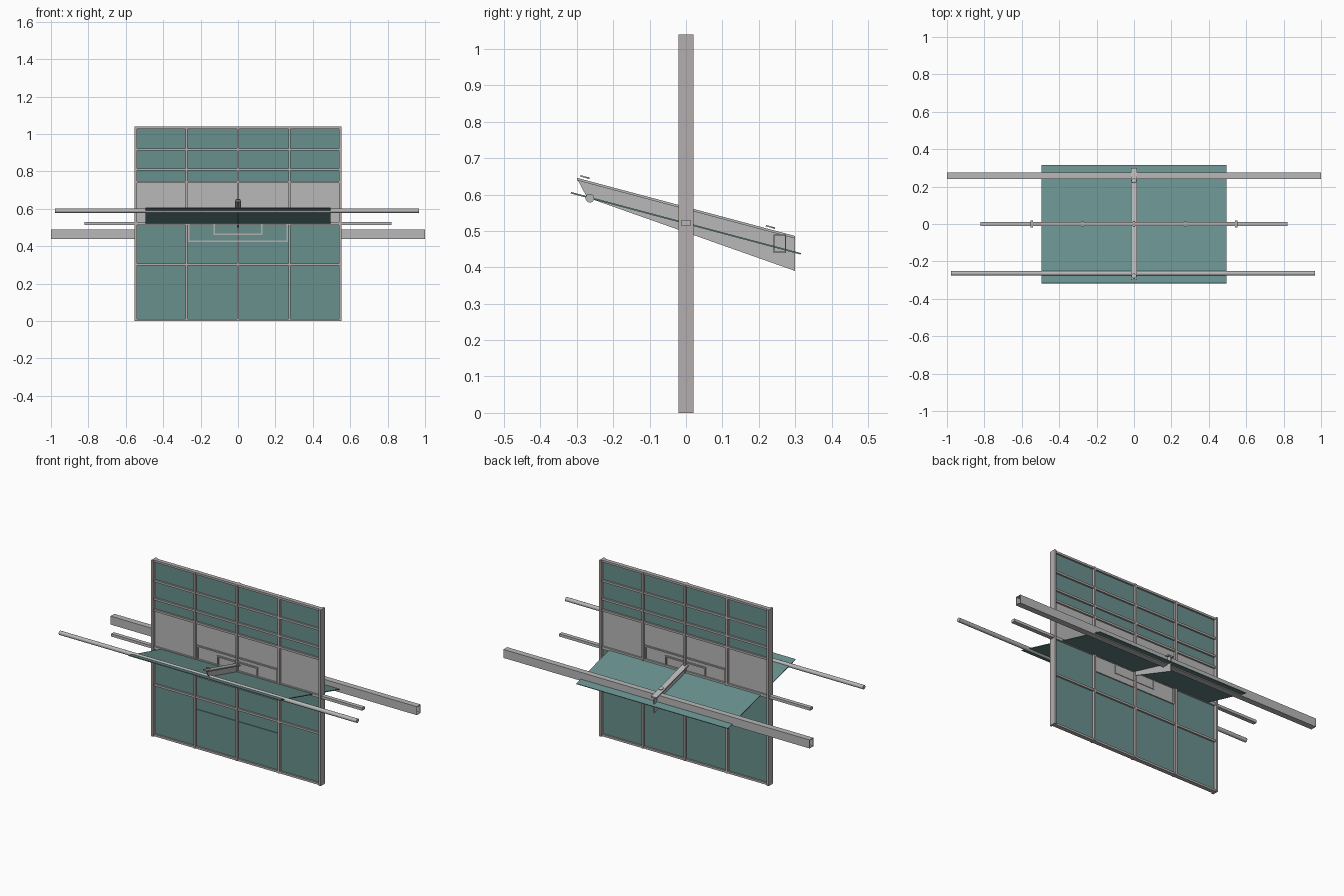
import bpy, bmesh, math
from mathutils import Vector

if "Cube" in bpy.data.objects:
    bpy.data.objects.remove(bpy.data.objects["Cube"])


def material(name, rgb):
    m = bpy.data.materials.new(name)
    m.use_nodes = True
    color = (*rgb, 1)
    m.diffuse_color = color
    bsdf = m.node_tree.nodes["Principled BSDF"]
    bsdf.inputs["Base Color"].default_value = color
    bsdf.inputs["Roughness"].default_value = 0.6
    return m


GREY = material("metal grey", (0.48, 0.48, 0.48))
FRAME = material("warm frame grey", (0.46, 0.43, 0.42))
TEAL = material("glass teal", (0.14, 0.28, 0.27))


def finish(name, bm, mat):
    bmesh.ops.recalc_face_normals(bm, faces=bm.faces)
    me = bpy.data.meshes.new(name)
    bm.to_mesh(me)
    bm.free()
    me.materials.append(mat)
    ob = bpy.data.objects.new(name, me)
    bpy.context.collection.objects.link(ob)
    return ob


def add_box(bm, x0, x1, y0, y1, z0, z1):
    verts = bmesh.ops.create_cube(bm, size=1)["verts"]
    for v in verts:
        v.co = Vector((x1 if v.co.x > 0 else x0,
                       y1 if v.co.y > 0 else y0,
                       z1 if v.co.z > 0 else z0))


def box(name, mat, *bounds):
    bm = bmesh.new()
    add_box(bm, *bounds)
    return finish(name, bm, mat)


def side_extrusion(name, mat, profile, x0, x1):
    """Extrude a (y, z) outline along x."""
    bm = bmesh.new()
    face = bm.faces.new([bm.verts.new((x0, y, z)) for y, z in profile])
    out = bmesh.ops.extrude_face_region(bm, geom=[face])["geom"]
    moved = [g for g in out if isinstance(g, bmesh.types.BMVert)]
    bmesh.ops.translate(bm, verts=moved, vec=(x1 - x0, 0, 0))
    return finish(name, bm, mat)


def rod(name, mat, radius, depth, location, rotation, sides):
    bpy.ops.mesh.primitive_cylinder_add(vertices=sides, radius=radius, depth=depth,
                                        location=location, rotation=rotation)
    ob = bpy.context.object
    ob.name = name
    ob.data.materials.append(mat)
    bpy.ops.object.shade_smooth_by_angle()
    return ob


# Wall frame: outer posts, inner posts and cross rails
HALF, TOP = 0.55, 1.04
for side, label in ((-1, "right"), (1, "left")):
    x = side * (HALF - 0.003)
    box(label + "_outer_post", FRAME, x - 0.006, x + 0.006, -0.02, 0.02, 0, TOP)
for x, label in ((-0.275, "right"), (0, "middle"), (0.275, "left")):
    box(label + "_inner_post", FRAME, x - 0.006, x + 0.006, -0.016, 0.016, 0, TOP)
for i, z in enumerate((0.006, 0.303, 0.743, 0.81, 0.917, TOP - 0.006)):
    box(f"cross_rail_{i + 1}", FRAME, -HALF, HALF, -0.012, 0.012, z - 0.006, z + 0.006)

# Wall infill: glazing above and below a solid band
for name, mat, z0, z1 in (("lower_glazing", TEAL, 0.01, 0.525),
                          ("solid_band", GREY, 0.525, 0.74),
                          ("upper_glazing", TEAL, 0.74, 1.03)):
    box(name, mat, -HALF, HALF, -0.002, 0.002, z0, z1)
box("back_plate", GREY, -0.268, 0.268, 0.002, 0.005, 0.425, 0.53)
box("glazing_sill", TEAL, -0.27, 0.27, -0.006, 0.002, 0.225, 0.23)


# Nested rectangular trims on both faces of the wall
def trim(name, half, z0, z1, w=0.008, d=0.008):
    bm = bmesh.new()
    for z in (z0, z1 - w):
        add_box(bm, -half, half, -d, d, z, z + w)
    for s in (-1, 1):
        xc = s * (half - w / 2)
        add_box(bm, xc - w / 2, xc + w / 2, -d, d, z0 + w, z1 - w)
    finish(name, bm, FRAME)


trim("outer_trim", 0.266, 0.422, 0.61)
trim("inner_trim", 0.132, 0.46, 0.583)

# Long rail through the wall
box("middle_rail", GREY, -0.82, 0.82, -0.012, 0.012, 0.514, 0.53)

# Sloped shelf sheet
side_extrusion("sloped_sheet", TEAL,
               [(-0.317, 0.603), (0.315, 0.435), (0.316, 0.439), (-0.316, 0.607)],
               -0.495, 0.495)

# Support arm: web, sloping flange and two fixing discs
side_extrusion("arm_web", GREY,
               [(-0.30, 0.645), (-0.272, 0.592), (0.30, 0.39), (0.30, 0.485)],
               -0.003, 0.003)
side_extrusion("arm_flange", GREY,
               [(-0.30, 0.639), (0.30, 0.479), (0.30, 0.486), (-0.30, 0.646)],
               -0.017, 0.017)
SLOPE = -math.atan2(0.16, 0.60)
for label, y, z in (("front", -0.278, 0.648), ("back", 0.232, 0.511)):
    rod(label + "_fixing_disc", GREY, 0.013, 0.004, (0, y, z), (SLOPE, 0, 0), 16)

# Round front rail
rod("front_rail", GREY, 0.012, 1.945, (-0.006, -0.264, 0.59), (0, math.pi / 2, 0), 20)

# Hollow back beam, open at both ends
bm = bmesh.new()
Y0, Y1, Z0, Z1, WALL = 0.24, 0.275, 0.44, 0.49, 0.003
for z in (Z0, Z1 - WALL):
    add_box(bm, -1, 1, Y0, Y1, z, z + WALL)
for y in (Y0, Y1 - WALL):
    add_box(bm, -1, 1, y, y + WALL, Z0 + WALL, Z1 - WALL)
finish("back_beam", bm, GREY)
